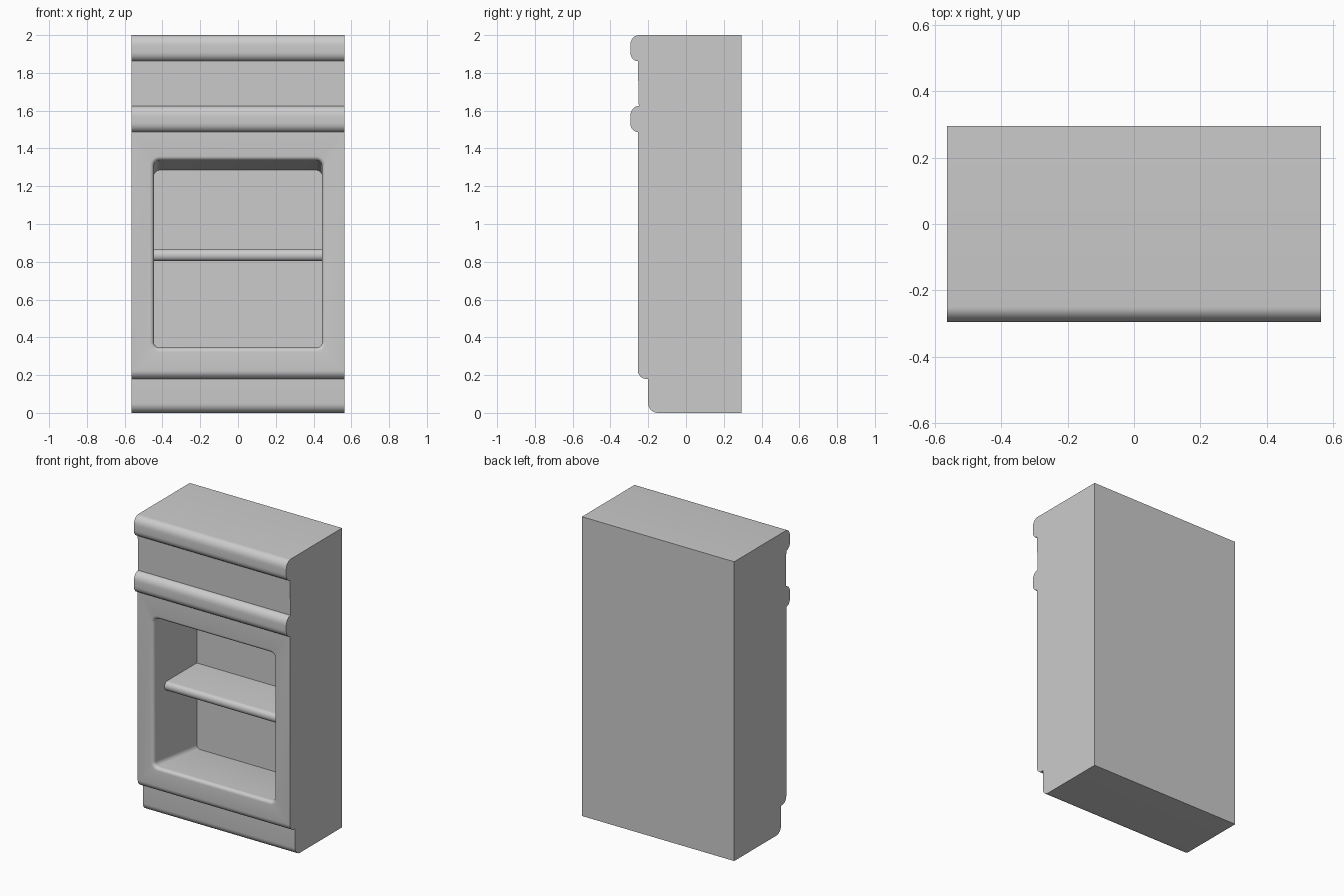
import bpy
import bmesh
from math import sin, cos, pi, radians

if "Cube" in bpy.data.objects:
    bpy.data.objects.remove(bpy.data.objects["Cube"])

grey = bpy.data.materials.new("cabinet_grey")
grey.use_nodes = True
colour = (0.6, 0.6, 0.6, 1)
grey.diffuse_color = colour
grey.node_tree.nodes["Principled BSDF"].inputs["Base Color"].default_value = colour

HALF_W = 0.563    # cabinet half width
NICHE_W = 0.445   # niche half width
FACE, BACK = -0.255, 0.295
NICHE_BACK = 0.2


def arc(cy, cz, ry, rz, start, end, steps=8):
    """Points of an elliptical arc in the side plane, angles in degrees."""
    angles = [radians(start + (end - start) * i / steps) for i in range(steps + 1)]
    return [(cy + ry * cos(a), cz + rz * sin(a)) for a in angles]


def make_object(name, bm):
    bmesh.ops.recalc_face_normals(bm, faces=bm.faces)
    mesh = bpy.data.meshes.new(name)
    bm.to_mesh(mesh)
    bm.free()
    mesh.materials.append(grey)
    obj = bpy.data.objects.new(name, mesh)
    bpy.context.collection.objects.link(obj)
    return obj


def loft(name, rings):
    """Skin a list of equal closed rings and cap both ends."""
    bm = bmesh.new()
    loops = [[bm.verts.new(p) for p in ring] for ring in rings]
    for a, b in zip(loops, loops[1:]):
        for i in range(len(a)):
            j = (i + 1) % len(a)
            bm.faces.new((a[i], a[j], b[j], b[i]))
    bm.faces.new(loops[0])
    bm.faces.new(loops[-1])
    return make_object(name, bm)


def extrude_profile(name, profile, half):
    return loft(name, [[(x, y, z) for y, z in profile] for x in (-half, half)])


def moulding(top):
    """Bullnose strip, listed from its top edge down to the cabinet face."""
    return (arc(-0.25, top - 0.055, 0.045, 0.055, 90, 180)
            + arc(FACE, top - 0.09, 0.04, 0.048, 180, 270))


def rounded_rect(y, grow, drop):
    """Niche outline at depth y, grown outward and dropped in z."""
    r = 0.03 + grow
    w, low, high = NICHE_W + grow, 0.345 - grow - drop, 1.337 + grow - drop
    corners = ((w - r, high - r, 0), (r - w, high - r, 90),
               (r - w, low + r, 180), (w - r, low + r, 270))
    return [(x, y, z) for cx, cz, a in corners
            for x, z in arc(cx, cz, r, r, a, a + 90, 6)]


def shade(obj):
    bpy.ops.object.select_all(action="DESELECT")
    obj.select_set(True)
    bpy.context.view_layer.objects.active = obj
    bpy.ops.object.shade_smooth_by_angle(angle=radians(35))


# Cabinet body: side profile with two mouldings, rounded lip and plinth
profile = [(BACK, 0), (BACK, 2)]
profile += moulding(2.0) + moulding(1.625)
profile += arc(-0.21, 0.225, 0.045, 0.045, 180, 270)
profile += [(-0.2, 0.18)] + arc(-0.15, 0.05, 0.05, 0.05, 180, 270)
body = extrude_profile("cabinet_body", profile, HALF_W)

# Niche cutter: filleted rim, then a shaft sinking slightly toward the back
RIM = 0.022
rings = [rounded_rect(-0.29, RIM, 0)]
for i in range(7):
    a = pi / 2 * i / 6
    rings.append(rounded_rect(FACE + RIM * (1 - cos(a)), RIM * (1 - sin(a)), 0))
rings.append(rounded_rect(NICHE_BACK, 0, 0.052))
cutter = loft("niche_cutter", rings)
cutter.hide_render = True

cut = body.modifiers.new("niche", "BOOLEAN")
cut.operation = "DIFFERENCE"
cut.solver = "EXACT"
cut.object = cutter
bpy.ops.object.select_all(action="DESELECT")
body.select_set(True)
bpy.context.view_layer.objects.active = body
bpy.ops.object.modifier_apply(modifier="niche")
bpy.data.objects.remove(cutter)
shade(body)

# Shelf with a rounded front edge
shelf_profile = [(NICHE_BACK, 0.805), (NICHE_BACK, 0.865)]
shelf_profile += arc(-0.115, 0.835, 0.025, 0.03, 90, 270, 14)
shelf = extrude_profile("shelf", shelf_profile, NICHE_W)
shade(shelf)
